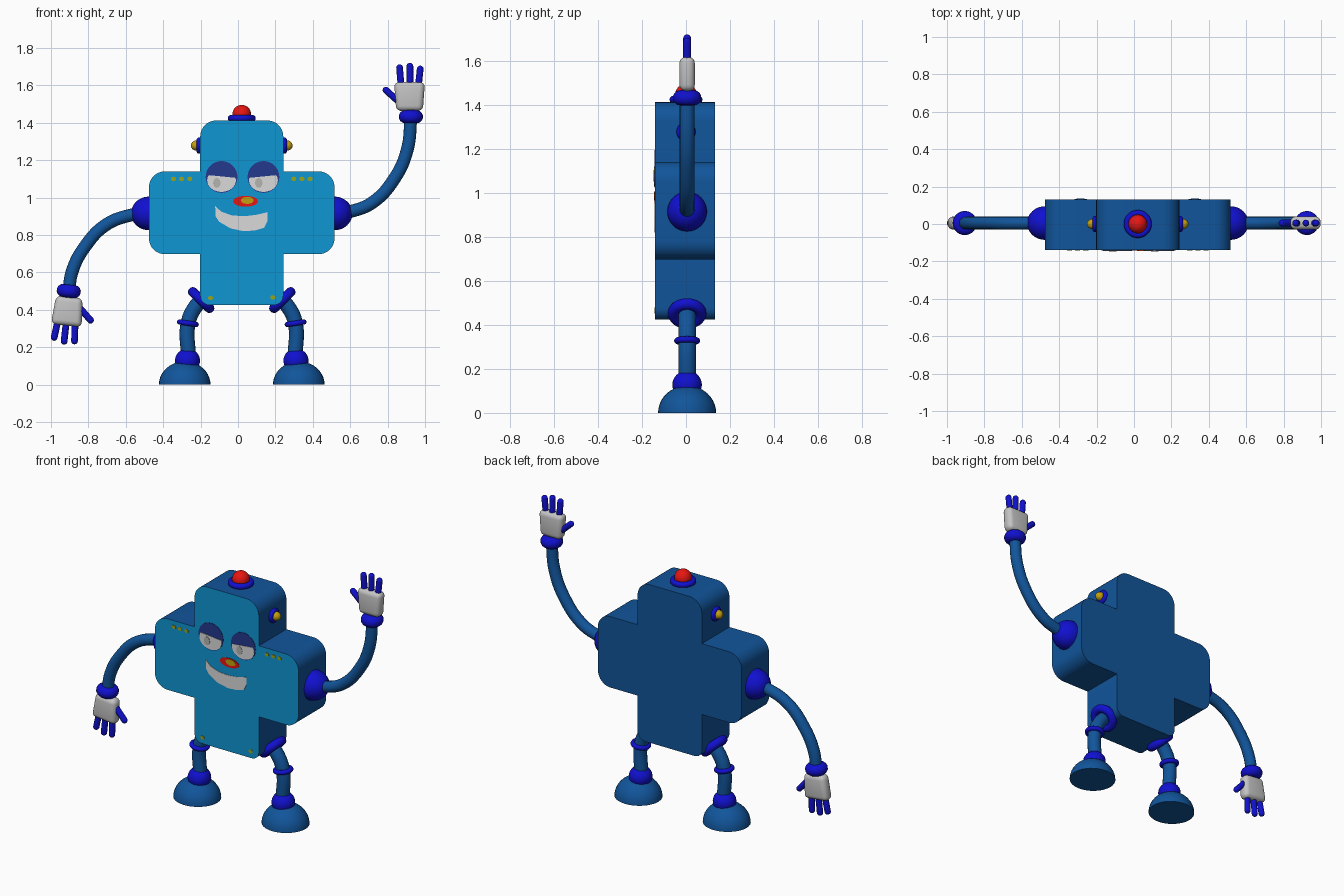
import bpy, bmesh, math
from mathutils import Matrix, Vector

if "Cube" in bpy.data.objects:
    bpy.data.objects.remove(bpy.data.objects["Cube"])

MID = 0.02      # body centre line
Y = 0.005       # depth of limbs
FRONT, BACK = -0.14, 0.132


def material(name, code):
    def lin(c):
        return c / 12.92 if c < 0.04 else ((c + 0.055) / 1.055) ** 2.4
    col = [lin(v / 255) for v in bytes.fromhex(code)] + [1]
    m = bpy.data.materials.new(name)
    m.use_nodes = True
    m.diffuse_color = col
    m.node_tree.nodes["Principled BSDF"].inputs["Base Color"].default_value = col
    return m


PANEL = material("light blue", "1096D4")
BLUE = material("steel blue", "11559B")
DEEP = material("deep blue", "1010D0")
GREY = material("glove grey", "C4C4C4")
WHITE = material("white", "DADADA")
RED = material("red", "EA1612")
YELLOW = material("yellow", "C4A010")
NAVY = material("navy", "23398C")
OLIVE = material("yellow green", "98A51A")
PUPIL = material("pupil grey", "B4B4B0")


def add(name, bm, *mats, angle=40):
    """Turn a bmesh into a finished, smooth shaded object."""
    bmesh.ops.recalc_face_normals(bm, faces=bm.faces)
    me = bpy.data.meshes.new(name)
    bm.to_mesh(me)
    bm.free()
    for m in mats:
        me.materials.append(m)
    me.shade_smooth()
    me.set_sharp_from_angle(angle=math.radians(angle))
    ob = bpy.data.objects.new(name, me)
    bpy.context.collection.objects.link(ob)
    return ob


def ball(name, pos, size, mat, half=False):
    bm = bmesh.new()
    bmesh.ops.create_uvsphere(bm, u_segments=32, v_segments=20, radius=1)
    if half:
        geom = bm.verts[:] + bm.edges[:] + bm.faces[:]
        bmesh.ops.bisect_plane(bm, geom=geom, plane_co=(0, 0, 0), plane_no=(0, 0, -1),
                               clear_outer=True)
        bmesh.ops.holes_fill(bm, edges=[e for e in bm.edges if e.is_boundary])
    bm.transform(Matrix.Translation(pos) @ Matrix.Diagonal((*size, 1)))
    return add(name, bm, mat)


def ring(name, pos, axis, major, minor, mat):
    """Torus made by spinning a small circle."""
    bm = bmesh.new()
    bmesh.ops.create_circle(bm, segments=14, radius=minor,
                            matrix=Matrix.Translation((major, 0, 0)) @ Matrix.Rotation(math.pi / 2, 4, "X"))
    bmesh.ops.spin(bm, geom=bm.verts[:] + bm.edges[:], cent=(0, 0, 0), axis=(0, 0, 1),
                   angle=2 * math.pi, steps=36, use_merge=True)
    bmesh.ops.remove_doubles(bm, verts=bm.verts, dist=1e-4)
    turn = Vector(axis).to_track_quat("Z", "Y").to_matrix().to_4x4()
    bm.transform(Matrix.Translation(pos) @ turn)
    return add(name, bm, mat)


def tube(name, points, radius, mat):
    """Bent round tube through (x, z) points."""
    cu = bpy.data.curves.new(name, "CURVE")
    cu.dimensions = "3D"
    cu.bevel_depth, cu.bevel_resolution, cu.use_fill_caps = radius, 6, True
    sp = cu.splines.new("BEZIER")
    sp.bezier_points.add(len(points) - 1)
    for p, (x, z) in zip(sp.bezier_points, points):
        p.co = (x, Y, z)
        p.handle_left_type = p.handle_right_type = "AUTO"
    ob = bpy.data.objects.new(name, cu)
    bpy.context.collection.objects.link(ob)
    cu.materials.append(mat)
    bpy.ops.object.select_all(action="DESELECT")
    ob.select_set(True)
    bpy.context.view_layer.objects.active = ob
    bpy.ops.object.convert(target="MESH")
    return ob


def prism(outline, y0, y1):
    bm = bmesh.new()
    f = bm.faces.new([bm.verts.new((x, y0, z)) for x, z in outline])
    new = bmesh.ops.extrude_face_region(bm, geom=[f])["geom"]
    bmesh.ops.translate(bm, vec=(0, y1 - y0, 0),
                        verts=[v for v in new if isinstance(v, bmesh.types.BMVert)])
    return bm


def plate(name, outline, mat, level=1):
    add(name, prism(outline, FRONT + 0.001, FRONT - 0.0025 * level), mat)


def oval(x, z, rx, rz, n=32):
    return [(x + rx * math.cos(math.tau * i / n), z + rz * math.sin(math.tau * i / n))
            for i in range(n)]


# Cross shaped body with rounded outer corners
R, HEAD, SIDE = 0.085, 0.222, 0.496
TOP, ARM_TOP, ARM_LOW, LOW = 1.412, 1.14, 0.697, 0.425


def corner(x, z, start, r=R):
    a0 = math.radians(start)
    cx = x - r * math.copysign(1, math.cos(a0 + 0.7))
    cz = z - r * math.copysign(1, math.sin(a0 + 0.7))
    return [(cx + r * math.cos(a0 + i * math.pi / 16), cz + r * math.sin(a0 + i * math.pi / 16))
            for i in range(9)]


cross = (corner(HEAD, TOP, 0) + corner(-HEAD, TOP, 90) + [(-HEAD, ARM_TOP)]
         + corner(-SIDE, ARM_TOP, 90) + corner(-SIDE, ARM_LOW, 180) + [(-HEAD, ARM_LOW)]
         + corner(-HEAD, LOW, 180, 0.05) + corner(HEAD, LOW, 270, 0.05) + [(HEAD, ARM_LOW)]
         + corner(SIDE, ARM_LOW, 270) + corner(SIDE, ARM_TOP, 0) + [(HEAD, ARM_TOP)])
body = add("body", prism([(x + MID, z) for x, z in cross], FRONT, BACK), BLUE, PANEL)
for p in body.data.polygons:
    p.material_index = 1 if p.normal.y < -0.9 and p.center.y < -0.1 else 0

# Eyes: dark disc, white cut off by the lid, small pupil
for side, x, slope in (("right", -0.088, -0.1), ("left", 0.136, 0.1)):
    plate(side + "_eye_socket", oval(x, 1.11, 0.085, 0.085), NAVY)
    white = [(px, min(pz, 1.113 + slope * (px - x))) for px, pz in oval(x, 1.092, 0.077, 0.062)]
    plate(side + "_eye_white", white, WHITE, 2)
    plate(side + "_pupil", oval(x - 0.025, 1.078, 0.02, 0.026, 16), PUPIL, 3)

# Nose and smile
plate("nose", oval(0.04, 0.98, 0.066, 0.029), RED)
plate("nose_centre", oval(0.05, 0.985, 0.034, 0.019), YELLOW, 2)
smile = [(-.122, .955), (-.09, .925), (-.035, .905), (.035, .9), (.1, .908), (.158, .922),
         (.158, .875), (.14, .838), (.09, .824), (.03, .82), (-.04, .835), (-.1, .87), (-.12, .9)]
plate("smile", smile, WHITE)

# Indicator dots on the chest and hem
dots = [(s * d + MID, 1.10) for s in (-1, 1) for d in (0.278, 0.322, 0.365)]
dots += [(-0.147, 0.463), (0.186, 0.466)]
for i, (x, z) in enumerate(dots):
    plate(f"dot_{i + 1}", oval(x, z, 0.014, 0.012, 12), OLIVE)

# Lamp on top of the head
ring("lamp_ring", (MID, 0, 1.424), (0, 0, 1), 0.058, 0.017, DEEP)
ball("lamp", (MID, 0, 1.445), (0.05, 0.05, 0.05), RED)

# Mirrored parts: ear bolts, shoulders, hips, legs and feet
for side, s in (("right", -1), ("left", 1)):
    def at(d, z, y=Y):
        return (MID + s * d, y, z)
    ring(side + "_ear_ring", at(HEAD + 0.005, 1.278, 0), (1, 0, 0), 0.029, 0.015, DEEP)
    ball(side + "_ear_bolt", at(HEAD + 0.02, 1.278, 0), (0.03, 0.027, 0.027), YELLOW)
    ball(side + "_shoulder", at(SIDE, 0.915), (0.096, 0.09, 0.09), DEEP)
    ring(side + "_hip_ring", at(0.217, 0.452), (s * 0.7, 0, -0.72), 0.062, 0.026, DEEP)
    tube(side + "_leg", [(MID + s * d, z) for d, z in
                         ((0.19, 0.475), (0.255, 0.405), (0.288, 0.32), (0.285, 0.15))], 0.04, BLUE)
    ring(side + "_knee_ring", at(0.288, 0.328), (s * 0.15, 0, -1), 0.045, 0.014, DEEP)
    ball(side + "_ankle", at(0.29, 0.128), (0.067, 0.067, 0.064), DEEP)
    ball(side + "_foot", at(0.305, 0), (0.138, 0.132, 0.124), BLUE, half=True)


def hand(side, x, z, angle):
    """Cuff, palm, three fingers and thumb, built pointing up from the wrist."""
    frame = Matrix.Translation((x, Y, z)) @ Matrix.Rotation(angle, 4, "Y")
    axis = frame.to_3x3() @ Vector((0, 0, 1))
    ring(side + "_cuff", (x, Y, z), axis, 0.03, 0.035, DEEP)
    bm = bmesh.new()
    bmesh.ops.create_cube(bm, size=1)
    for v in bm.verts:
        taper = 0.165 if v.co.z > 0 else 0.142
        v.co = (v.co.x * taper - 0.007, v.co.y * 0.07, v.co.z * 0.155 + 0.108)
    bmesh.ops.bevel(bm, geom=bm.edges[:], offset=0.028, segments=4, profile=0.5, affect="EDGES")
    bm.transform(frame)
    add(side + "_palm", bm, GREY, angle=60)
    digits = (("finger_1", -.052, .16, -.06, .262), ("finger_2", -.005, .16, -.005, .27),
              ("finger_3", .04, .16, .05, .255), ("thumb", -.07, .085, -.133, .142))
    for name, x0, z0, x1, z1 in digits:
        bm = bmesh.new()
        for px, pz in ((x0, z0), (x1, z1)):
            bmesh.ops.create_icosphere(bm, subdivisions=3, radius=0.018,
                                       matrix=Matrix.Translation((px, 0, pz)))
        hull = bmesh.ops.convex_hull(bm, input=bm.verts[:])
        inner = {g for g in hull["geom_interior"] if isinstance(g, bmesh.types.BMVert)}
        bmesh.ops.delete(bm, geom=list(inner), context="VERTS")
        bm.transform(frame)
        add(f"{side}_{name}", bm, DEEP, angle=60)


# Lowered right arm and raised left arm
tube("right_arm", [(-.52, .922), (-.70, .858), (-.82, .735), (-.885, .61), (-.907, .49)], 0.034, BLUE)
tube("left_arm", [(.56, .912), (.714, .97), (.842, 1.11), (.906, 1.26), (.925, 1.43)], 0.034, BLUE)
hand("right", -0.905, 0.50, math.pi + 0.11)
hand("left", 0.924, 1.432, 0)
